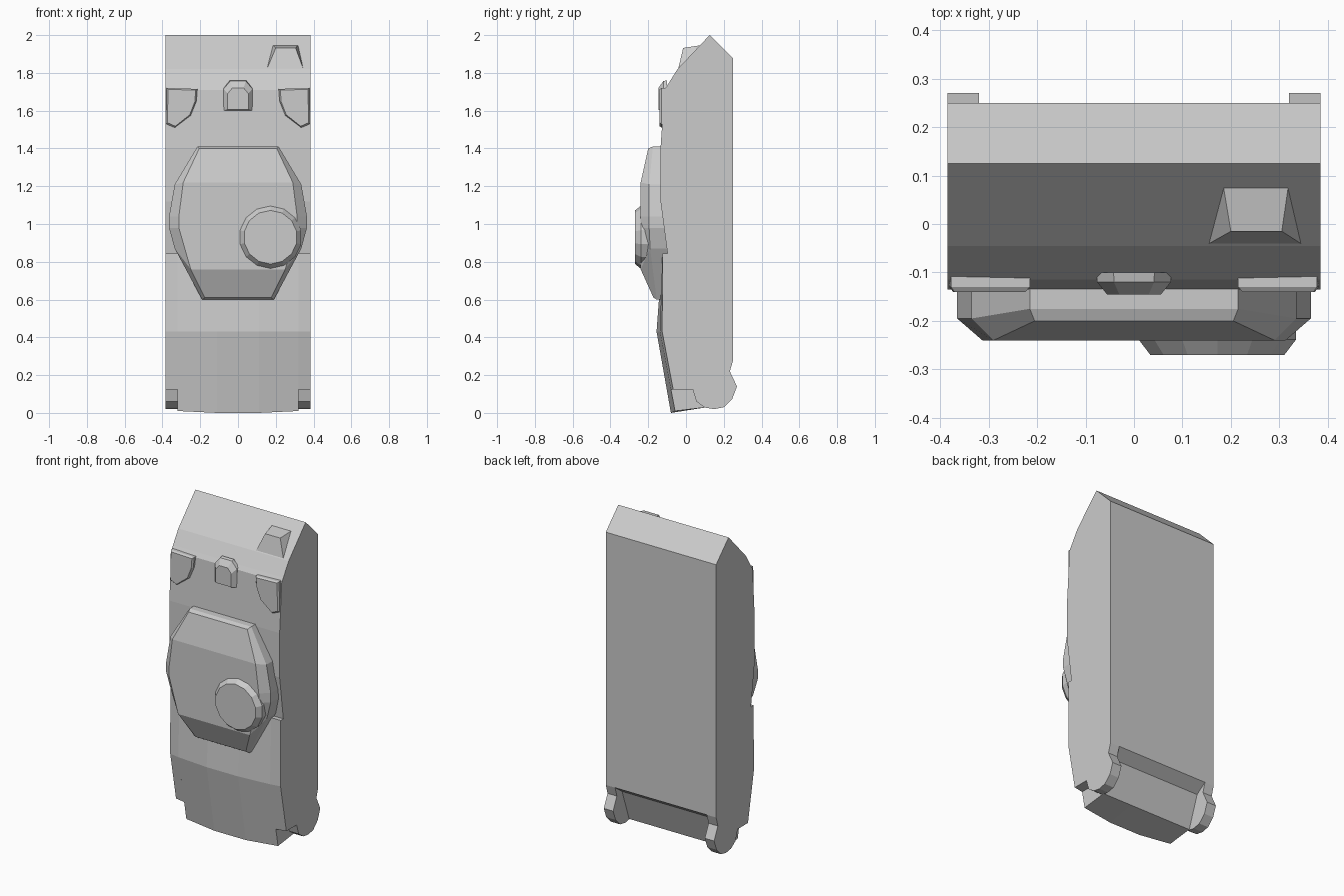
import bpy, bmesh, math

if "Cube" in bpy.data.objects:
    bpy.data.objects.remove(bpy.data.objects["Cube"])


def finish(name, bm):
    bmesh.ops.recalc_face_normals(bm, faces=bm.faces[:])
    me = bpy.data.meshes.new(name)
    bm.to_mesh(me)
    bm.free()
    ob = bpy.data.objects.new(name, me)
    bpy.context.collection.objects.link(ob)
    return ob


def loft(name, rings):
    """Join equal-length rings of points and cap both ends."""
    bm = bmesh.new()
    vs = [[bm.verts.new(p) for p in r] for r in rings]
    n = len(rings[0])
    for a, b in zip(vs, vs[1:]):
        for i in range(n):
            j = (i + 1) % n
            bm.faces.new((a[i], a[j], b[j], b[i]))
    bm.faces.new(vs[0])
    bm.faces.new(vs[-1])
    return finish(name, bm)


def hull_shape(name, points):
    bm = bmesh.new()
    for p in points:
        bm.verts.new(p)
    bmesh.ops.convex_hull(bm, input=bm.verts[:])
    bmesh.ops.dissolve_limit(bm, angle_limit=0.02, verts=bm.verts[:], edges=bm.edges[:])
    return finish(name, bm)


# Shared upper outline of the hull, as (y, z)
upper = [(.25, .28), (.25, 1.875), (.125, 2.0), (-.045, 1.82), (-.098, 1.735),
         (-.115, 1.71), (-.128, 1.5), (-.135, 1.4), (-.135, 1.12), (-.098, .845),
         (-.125, .845)]


def body_ring(x):
    # the nose plate is crowned across its width
    nose = [(-.156, .43), (-.08, 0)] if abs(x) < .2 else [(-.138, .43), (-.058, .01)]
    return [(x, y, z) for y, z in upper + nose + [(.11, .03), (.18, .23)]]


loft("hull_body", [body_ring(x) for x in (-.32, -.11, .11, .32)])

# Side panels with rounded track ends
track_end = [(.035, .125), (.055, .06), (.1, .028), (.15, .02), (.2, .03),
             (.245, .075), (.27, .14), (.232, .22)]
for s, side in ((1, "right"), (-1, "left")):
    rings = []
    for x, y1, y2 in ((.32, -.138, -.08), (.385, -.126, -.068)):
        prof = upper + [(y1, .43), (y2, .125)] + track_end
        rings.append([(s * x, y, z) for y, z in prof])
    loft("side_track_" + side, rings)

# Turret: base outline (x, z), rim depth, and roof outline (x, y, z)
outer = [(.215, 1.41, -.175), (.335, 1.21, -.195), (.365, 1.04, -.195),
         (.365, .98, -.195), (.335, .87, -.19), (.19, .6, -.155)]
roof = [(.205, -.2, 1.4), (.29, -.24, 1.22), (.313, -.24, 1.04),
        (.313, -.24, .98), (.25, -.24, .76), (.175, -.172, .61)]


def mirrored(pts):
    return pts + [(-x, y, z) for x, y, z in reversed(pts)]


base_ring = mirrored([(x, -.095 if z < 1.2 and z > .8 else -.12, z) for x, z, _ in outer])
rim_ring = mirrored([(x, y, z) for x, z, y in outer])
bm = bmesh.new()
rows = [[bm.verts.new(p) for p in r] for r in (base_ring, rim_ring, mirrored(roof))]
for a, b in zip(rows, rows[1:]):
    for i in range(12):
        j = (i + 1) % 12
        bm.faces.new((a[i], a[j], b[j], b[i]))
for i in range(5):
    bm.faces.new((rows[2][i], rows[2][i + 1], rows[2][10 - i], rows[2][11 - i]))
bm.faces.new(rows[0])
finish("turret", bm)


# Round hatch on the turret
def circle(r, y):
    return [(.172 + r * math.cos(math.tau * (i + .5) / 14), y,
             .93 + r * math.sin(math.tau * (i + .5) / 14)) for i in range(14)]


loft("commander_hatch", [circle(.165, -.17), circle(.167, -.238), circle(.142, -.27)])

# Bevelled corner hatches near the top of the front
hatch = [(.215, 1.715), (.378, 1.72), (.381, 1.53), (.335, 1.51), (.25, 1.575), (.22, 1.65)]
for s, side in ((1, "right"), (-1, "left")):
    loft("corner_hatch_" + side,
         [[(s * x, -.105, z) for x, z in hatch],
          [(s * x, -.13, z) for x, z in hatch],
          [(s * (.305 + (x - .305) * .9), -.14, 1.62 + (z - 1.62) * .93) for x, z in hatch]])

# Central arched periscope
arch = [(-.055, 1.605), (-.055, 1.69), (-.03, 1.72), (.03, 1.72), (.055, 1.69), (.055, 1.605)]
loft("periscope", [[(x * 1.4, -.1, 1.6 + (z - 1.605) * 1.4) for x, z in arch],
                   [(x * 1.38, -.12, 1.6 + (z - 1.605) * 1.36) for x, z in arch],
                   [(x, -.146, z) for x, z in arch]])

# Wedge-shaped vent on the sloping plate
hull_shape("vent_wedge", [(.185, .075, 1.946), (.318, .075, 1.946), (.2, -.015, 1.932),
                          (.305, -.015, 1.932), (.152, -.042, 1.818), (.347, -.042, 1.818),
                          (.19, .08, 1.93), (.315, .08, 1.93)])
